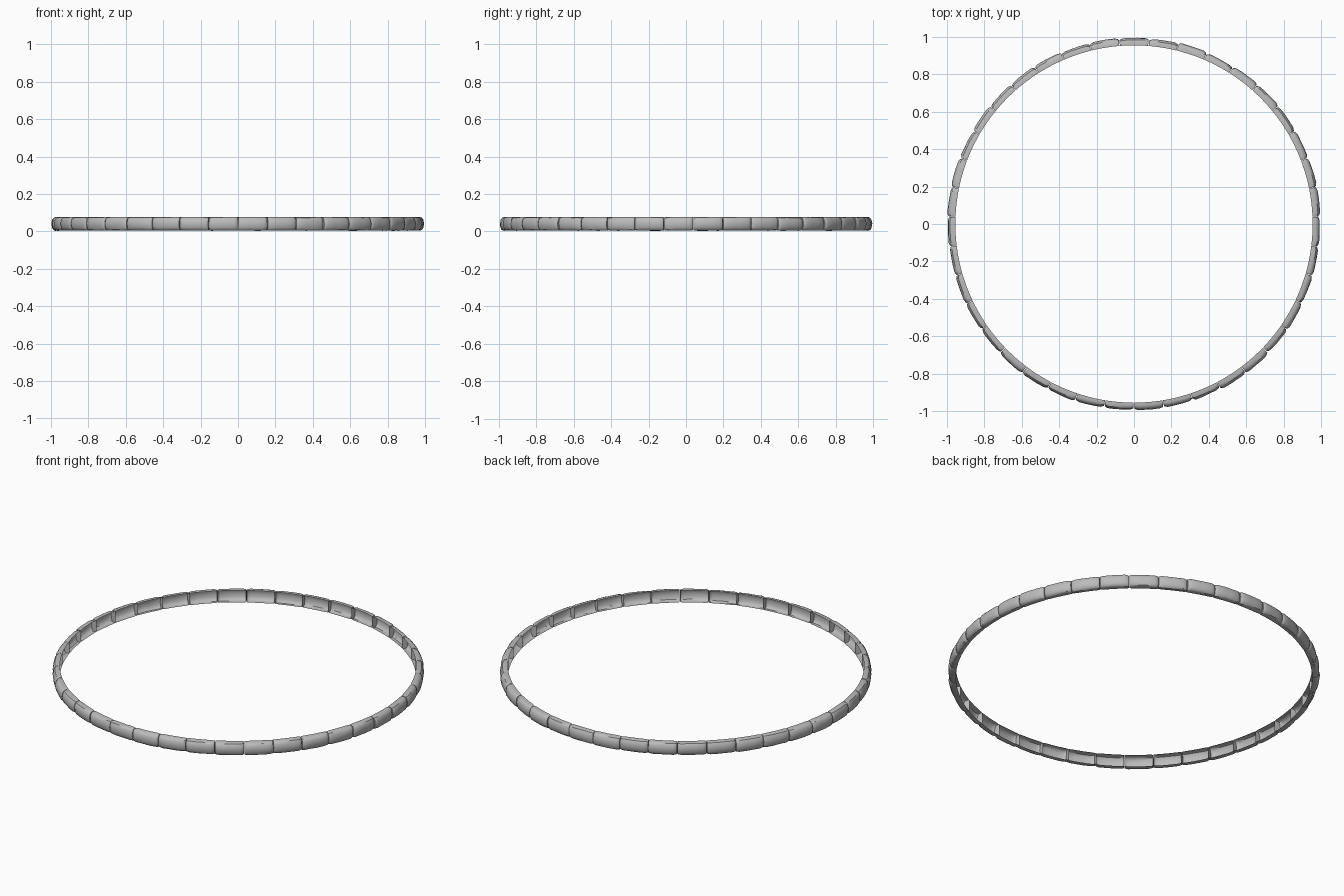
import bpy, bmesh, math, random
from mathutils import Vector

if "Cube" in bpy.data.objects:
    bpy.data.objects.remove(bpy.data.objects["Cube"], do_unlink=True)

random.seed(7)
COUNT = 39
STEP = math.tau / COUNT
STATIONS = [-1, -0.93, -0.75, -0.25, 0.25, 0.75, 0.93, 1]
# Radius and height of the stone section; the inner side stays open
SECTION = [(0.955, 0.006), (0.978, 0.004), (0.987, 0.009), (0.993, 0.021),
           (0.996, 0.041), (0.992, 0.062), (0.984, 0.073), (0.972, 0.077), (0.955, 0.077)]

stone_grey = bpy.data.materials.new("stone grey")
stone_grey.use_nodes = True
colour = (0.5, 0.5, 0.5, 1)
stone_grey.diffuse_color = colour
shader = stone_grey.node_tree.nodes["Principled BSDF"]
shader.inputs["Base Color"].default_value = colour
shader.inputs["Roughness"].default_value = 0.9


def add_stone(index):
    """One hollow, worn edging stone, open towards the ring centre."""
    bm = bmesh.new()
    middle = -math.pi / 2 + (index + 0.5) * STEP
    bulge = random.uniform(-0.003, 0.003)
    lift = random.uniform(-0.001, 0.002)
    tilt = random.uniform(-0.002, 0.002)
    rows = []
    for t in STATIONS:
        worn = max(0, abs(t) - 0.75) / 0.25
        angle = middle + t * STEP * 0.49
        row = []
        for r, z in SECTION:
            outer = (r - 0.955) / 0.041
            radius = r + outer * (bulge + t * tilt - 0.009 * worn ** 2 + random.uniform(-0.001, 0.001))
            height = 0.041 + (z - 0.041) * (1 - 0.06 * worn ** 2)
            height += lift * outer + random.uniform(-0.001, 0.001) * outer
            row.append(bm.verts.new(Vector((radius * math.cos(angle),
                                            radius * math.sin(angle), max(0, height)))))
        rows.append(row)
    for a, b in zip(rows, rows[1:]):
        for i in range(len(SECTION) - 1):
            bm.faces.new((a[i], b[i], b[i + 1], a[i + 1]))
    # End walls between neighbouring stones
    bm.faces.new(rows[0])
    bm.faces.new(list(reversed(rows[-1])))
    bm.normal_update()
    mesh = bpy.data.meshes.new("edging_stone")
    bm.to_mesh(mesh)
    bm.free()
    mesh.materials.append(stone_grey)
    stone = bpy.data.objects.new(f"edging_stone_{index + 1}", mesh)
    bpy.context.collection.objects.link(stone)
    return stone


stones = [add_stone(i) for i in range(COUNT)]
bpy.ops.object.select_all(action="DESELECT")
for stone in stones:
    stone.select_set(True)
bpy.context.view_layer.objects.active = stones[0]
bpy.ops.object.shade_smooth_by_angle(angle=math.radians(35))
